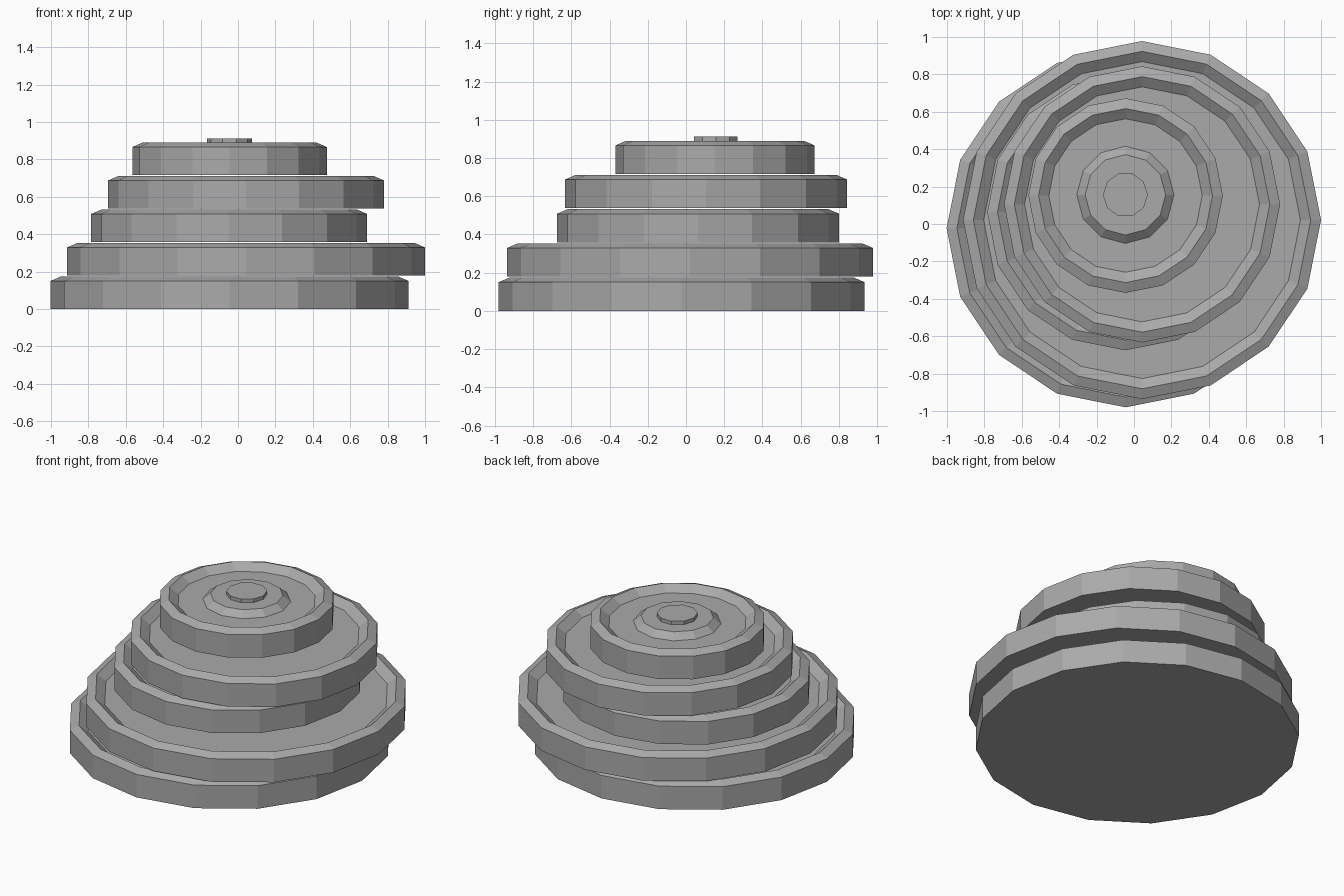
import bpy, bmesh, math

if "Cube" in bpy.data.objects:
    bpy.data.objects.remove(bpy.data.objects["Cube"])

grey = bpy.data.materials.new("plain grey")
grey.diffuse_color = (0.4, 0.4, 0.4, 1)
grey.use_nodes = True
grey.node_tree.nodes["Principled BSDF"].inputs["Base Color"].default_value = grey.diffuse_color


def turned(name, profile, sides, centre):
    """Revolve (radius, height) points into a closed flat-shaded solid."""
    bm = bmesh.new()
    rings = []
    for r, z in profile:
        rings.append([bm.verts.new((r * math.cos(2 * math.pi * i / sides),
                                    r * math.sin(2 * math.pi * i / sides), z))
                      for i in range(sides)])
    for a, b in zip(rings, rings[1:]):
        for i in range(sides):
            j = (i + 1) % sides
            bm.faces.new((a[i], a[j], b[j], b[i]))
    bm.faces.new(rings[0][::-1])
    bm.faces.new(rings[-1])
    mesh = bpy.data.meshes.new(name)
    bm.to_mesh(mesh)
    bm.free()
    mesh.materials.append(grey)
    ob = bpy.data.objects.new(name, mesh)
    ob.location = centre
    bpy.context.collection.objects.link(ob)
    return ob


# Stacked discs, each with a bevelled rim around a shallow recess
PITCH, SIDE, RIM, RECESS = 0.179, 0.15, 0.174, 0.134
discs = [(0.957, -0.045, -0.023), (0.957, 0.043, 0.021), (0.738, -0.047, 0.063),
         (0.738, 0.043, 0.105), (0.52, -0.045, 0.152)]
for n, (r, x, y) in enumerate(discs):
    profile = [(r, 0), (r, SIDE), (r - 0.055, RIM), (r - 0.11, RECESS)]
    turned(f"disc_{n + 1}", profile, 16, (x, y, n * PITCH))

# Raised hub and small button on the top disc
top = (len(discs) - 1) * PITCH
hx, hy = -0.046, 0.156
turned("hub", [(0.26, RECESS - 0.01), (0.26, RECESS), (0.215, RIM - 0.002)], 12, (hx, hy, top))
turned("button", [(0.12, RIM - 0.01), (0.12, RIM + 0.021)], 10, (hx, hy, top))
